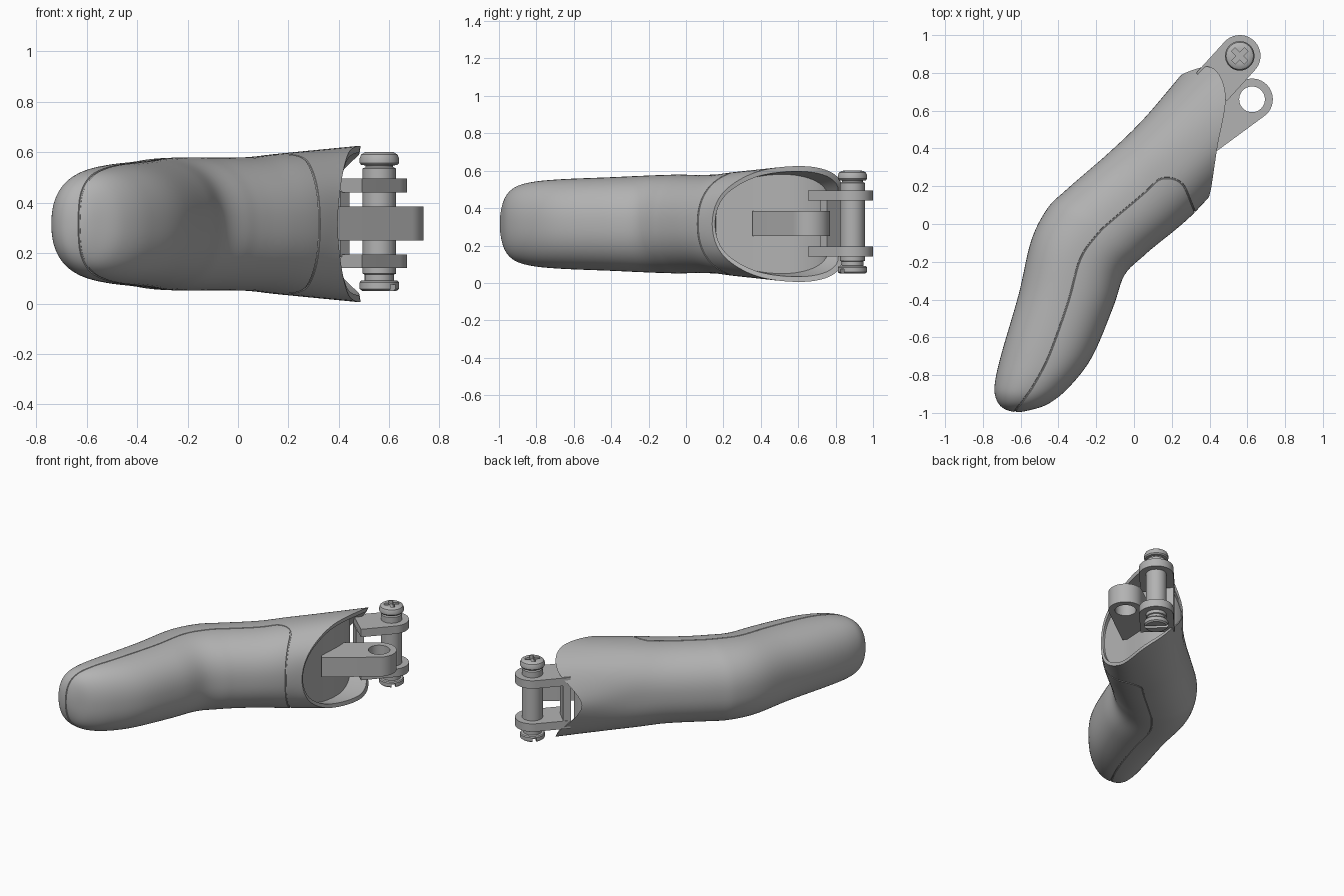
import bpy, bmesh
from math import sin, cos, pi, radians, copysign
from mathutils import Vector, Matrix

if "Cube" in bpy.data.objects:
    bpy.data.objects.remove(bpy.data.objects["Cube"], do_unlink=True)

grey = bpy.data.materials.new("plain grey")
grey.use_nodes = True
grey.diffuse_color = (0.45, 0.45, 0.45, 1)
grey.node_tree.nodes["Principled BSDF"].inputs["Base Color"].default_value = (0.45, 0.45, 0.45, 1)

MID = 0.315  # height of the symmetry plane


def make(name, bm):
    bmesh.ops.remove_doubles(bm, verts=bm.verts, dist=1e-5)
    bmesh.ops.recalc_face_normals(bm, faces=bm.faces)
    mesh = bpy.data.meshes.new(name)
    bm.to_mesh(mesh)
    bm.free()
    mesh.materials.append(grey)
    obj = bpy.data.objects.new(name, mesh)
    bpy.context.collection.objects.link(obj)
    return obj


def smooth(obj, angle=35):
    bpy.ops.object.select_all(action='DESELECT')
    obj.select_set(True)
    bpy.context.view_layer.objects.active = obj
    bpy.ops.object.shade_smooth_by_angle(angle=radians(angle))


def cut(obj, cutter):
    """Subtract the cutter, bake the result and drop the cutter."""
    mod = obj.modifiers.new("cut", 'BOOLEAN')
    mod.operation = 'DIFFERENCE'
    mod.solver = 'EXACT'
    mod.object = cutter
    bpy.context.view_layer.update()
    graph = bpy.context.evaluated_depsgraph_get()
    baked = bpy.data.meshes.new_from_object(obj.evaluated_get(graph))
    obj.modifiers.clear()
    obj.data = baked
    bpy.data.objects.remove(cutter, do_unlink=True)


def box(name, center, size, turn=0):
    bm = bmesh.new()
    bmesh.ops.create_cube(bm, size=1, matrix=Matrix.Translation(center)
                          @ Matrix.Rotation(radians(turn), 4, 'Z') @ Matrix.Diagonal((*size, 1)))
    return make(name, bm)


def lathe(name, x, y, profile, sides=48):
    bm = bmesh.new()
    rings = [[bm.verts.new((x + r * cos(2 * pi * i / sides), y + r * sin(2 * pi * i / sides), z))
              for i in range(sides)] for r, z in profile]
    for a, b in zip(rings, rings[1:]):
        for i in range(sides):
            k = (i + 1) % sides
            bm.faces.new((a[i], a[k], b[k], b[i]))
    bm.faces.new(rings[0])
    bm.faces.new(rings[-1])
    return make(name, bm)


def arm(name, base, end, radius, z0, z1):
    """Flat bar from a square base to a round end."""
    base, end = Vector(base), Vector(end)
    along = (end - base).normalized()
    side = Vector((-along.y, along.x))
    outline = [base + side * radius, base - side * radius]
    outline += [end + radius * (along * sin(a) - side * cos(a))
                for a in (pi * i / 24 for i in range(25))]
    bm = bmesh.new()
    face = bm.faces.new([bm.verts.new((p.x, p.y, z0)) for p in outline])
    ext = bmesh.ops.extrude_face_region(bm, geom=[face])
    bmesh.ops.translate(bm, vec=(0, 0, z1 - z0),
                        verts=[v for v in ext["geom"] if isinstance(v, bmesh.types.BMVert)])
    return make(name, bm)


# Finger shell stations: back outline x, y, front outline x, y, half height
STATIONS = [
    (-0.63, -0.995, -0.63, -0.995, 0.0), (-0.70, -0.97, -0.55, -0.985, 0.115),
    (-0.735, -0.91, -0.45, -0.95, 0.185), (-0.735, -0.83, -0.34, -0.86, 0.22),
    (-0.70, -0.68, -0.22, -0.70, 0.238), (-0.61, -0.37, -0.11, -0.44, 0.25),
    (-0.545, -0.09, -0.05, -0.27, 0.26), (-0.46, 0.08, 0.05, -0.17, 0.264),
    (-0.36, 0.18, 0.12, -0.11, 0.263), (-0.13, 0.38, 0.22, -0.03, 0.265),
    (0.05, 0.555, 0.31, 0.05, 0.28)]
# Saddle-shaped open rim, front to back over the upper half
HALF = [(0.395, 0.14, 0), (0.41, 0.2, 0.17), (0.44, 0.40, 0.285),
        (0.485, 0.68, 0.305), (0.41, 0.83, 0.22), (0.25, 0.79, 0)]
RIM = [Vector(p) for p in HALF] + [Vector((x, y, -z)) for x, y, z in HALF[4:0:-1]]
LAST = len(STATIONS)


def spline(a, b, c, d, t):
    return 0.5 * (2 * b + (c - a) * t + (2 * a - 5 * b + 4 * c - d) * t * t
                  + (3 * b - a - 3 * c + d) * t ** 3)


def section(i, ang):
    if i < 0:  # carries the curve smoothly over the tip
        return section(-i, ang + pi)
    if i > LAST:
        return 2 * section(LAST, ang) - section(LAST - 1, ang)
    if i == LAST:
        u = (ang / (2 * pi) % 1) * len(RIM)
        k = int(u)
        return spline(*(RIM[(k + o) % len(RIM)] for o in (-1, 0, 1, 2)), u - k)
    bx, by, fx, fy, h = STATIONS[i]
    back, front = Vector((bx, by, 0)), Vector((fx, fy, 0))
    c, s = (copysign(abs(v) ** 0.88, v) for v in (cos(ang), sin(ang)))
    return (back + front) / 2 + (front - back) / 2 * c + Vector((0, 0, h * s))


def surface(t, ang):
    k = min(int(t), LAST - 1)
    return spline(*(section(k + o, ang) for o in (-1, 0, 1, 2)), t - k)


def shrink(p, dx, sy, sz):
    return Vector((p.x - dx, 0.45 + (p.y - 0.45) * sy, p.z * sz))


# Finger shell with its shallow socket
N, STEPS = 72, 6
angles = [2 * pi * j / N for j in range(N)]
loops = [[surface(i / STEPS, a) for a in angles] for i in range(LAST * STEPS + 1)]
loops.append([shrink(surface(LAST, a), 0.004, 0.95, 0.91) for a in angles])
loops.append([shrink(surface(LAST - 0.06 - 0.2 * abs(sin(a)), a), 0.008, 0.92, 0.88) for a in angles])
bm = bmesh.new()
tip = bm.verts.new(loops[0][0] + Vector((0, 0, MID)))
rings = [[bm.verts.new(p + Vector((0, 0, MID))) for p in loop] for loop in loops[1:]]
for j in range(N):
    bm.faces.new((tip, rings[0][j], rings[0][(j + 1) % N]))
for a, b in zip(rings, rings[1:]):
    for j in range(N):
        k = (j + 1) % N
        bm.faces.new((a[j], a[k], b[k], b[j]))
floor = rings[-1]
for j in range(N // 2):
    corners = [floor[j], floor[j + 1], floor[(N - j - 1) % N], floor[(N - j) % N]]
    bm.faces.new(list(dict.fromkeys(corners)))
shell = make("finger_shell", bm)

# Narrow groove around the front grip panel
half = [(9.55 + 0.6, radians(a)) for a in range(0, 58, 6)]
half += [(9.55 + 0.6 * cos(a), radians(58 + 30 * sin(a))) for a in (pi * i / 20 for i in range(11))]
half += [(9.4 - 0.2 * i, radians(88)) for i in range(47)]
path = [surface(t, a) for t, a in half]
path += [surface(0, 0)] + [Vector((p.x, p.y, -p.z)) for p in path[:0:-1]]
curve = bpy.data.curves.new("groove_path", 'CURVE')
curve.dimensions = '3D'
curve.bevel_depth = 0.005
curve.bevel_resolution = 1
line = curve.splines.new('POLY')
line.points.add(len(path) - 1)
for point, p in zip(line.points, path):
    point.co = (p.x, p.y, p.z + MID, 1)
line.use_cyclic_u = True
groove_path = bpy.data.objects.new("groove_path", curve)
bpy.context.collection.objects.link(groove_path)
bpy.context.view_layer.update()
tube = bpy.data.meshes.new_from_object(
    groove_path.evaluated_get(bpy.context.evaluated_depsgraph_get()))
bpy.data.objects.remove(groove_path, do_unlink=True)
groove = bpy.data.objects.new("groove_cutter", tube)
bpy.context.collection.objects.link(groove)
cut(shell, groove)
smooth(shell)

# Pair of outer hinge lugs and the web joining them
PIN = (0.56, 0.89)
for name, z0, z1 in (("lower_lug", 0.14, 0.195), ("upper_lug", 0.44, 0.495)):
    smooth(arm(name, (0.41, 0.725), PIN, 0.11, z0, z1))
box("lug_web", (0.385, 0.775, MID), (0.05, 0.11, 0.26), 45)

# Thick middle tab with a round eye
EYE = (0.625, 0.66)
tab = arm("middle_tab", (0.33, 0.443), EYE, 0.11, 0.25, 0.385)
cut(tab, lathe("eye_cutter", *EYE, [(0.068, 0.2), (0.068, 0.45)]))
smooth(tab)

# Hinge screw with a cross recess above and a slot below
screw = lathe("hinge_screw", *PIN, [
    (0.068, 0.05), (0.078, 0.058), (0.078, 0.083), (0.073, 0.09), (0.058, 0.092),
    (0.058, 0.115), (0.066, 0.118), (0.066, 0.535), (0.055, 0.54), (0.055, 0.547),
    (0.072, 0.549), (0.078, 0.557), (0.078, 0.575), (0.072, 0.59), (0.058, 0.599), (0.04, 0.601)])
for turn in (45, 135):
    cut(screw, box("recess_cutter", (*PIN, 0.6), (0.095, 0.026, 0.05), turn))
cut(screw, box("slot_cutter", (*PIN, 0.05), (0.2, 0.026, 0.05), 135))
smooth(screw)
